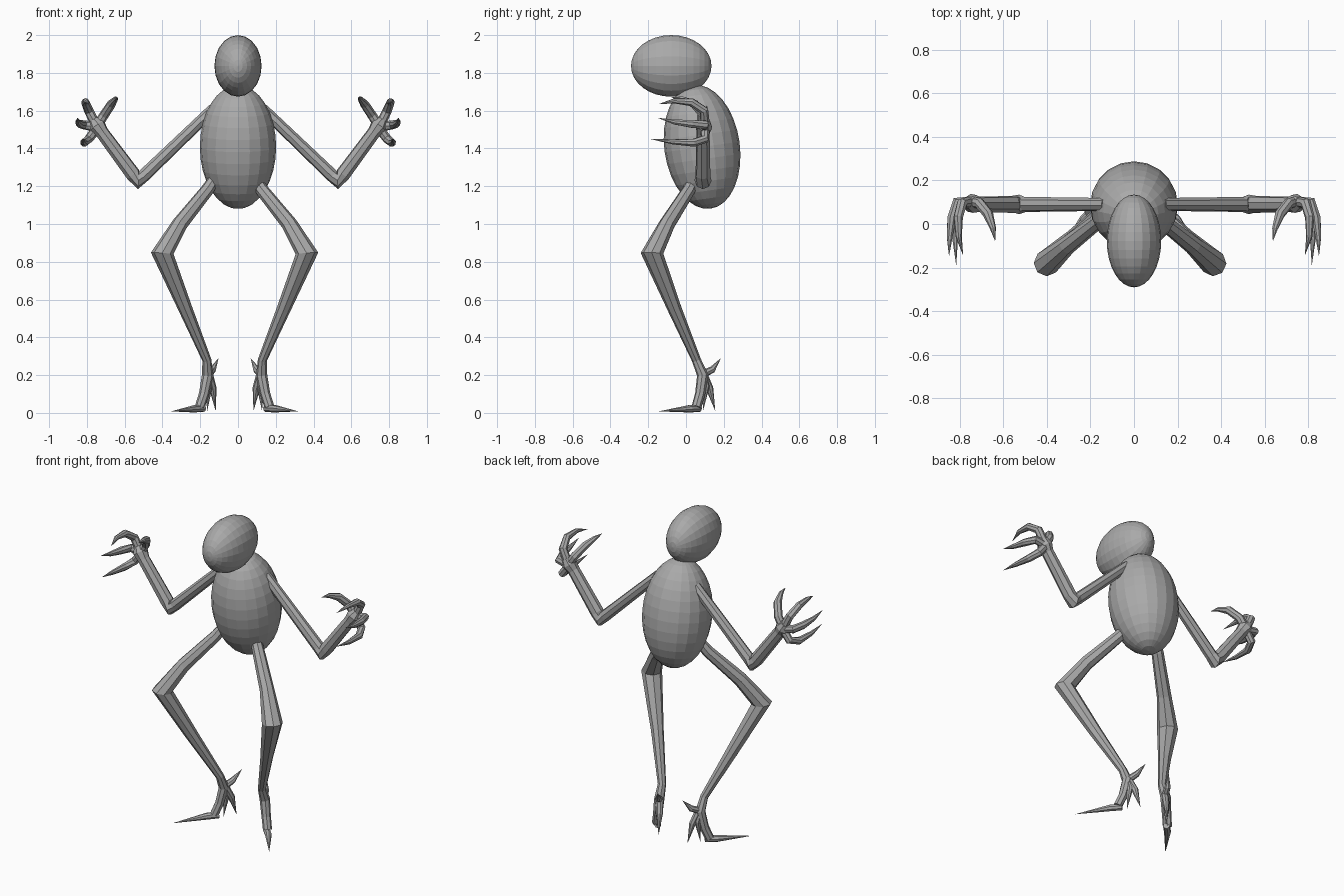
import bpy, bmesh, math
from mathutils import Vector, Matrix

grey = bpy.data.materials.new("plain grey")
grey.diffuse_color = (0.4, 0.4, 0.4, 1)


def finish(name, bm):
    bmesh.ops.recalc_face_normals(bm, faces=bm.faces)
    me = bpy.data.meshes.new(name)
    bm.to_mesh(me)
    bm.free()
    me.materials.append(grey)
    ob = bpy.data.objects.new(name, me)
    bpy.context.collection.objects.link(ob)


def ellipsoid(name, centre, radii, pitch, segs=20, rings=16):
    bm = bmesh.new()
    bmesh.ops.create_uvsphere(bm, u_segments=segs, v_segments=rings, radius=1)
    m = (Matrix.Translation(centre) @ Matrix.Rotation(math.radians(pitch), 4, 'X')
         @ Matrix.Diagonal((*radii, 1)))
    bmesh.ops.transform(bm, matrix=m, verts=bm.verts)
    finish(name, bm)


def tube(bm, path, sides=8):
    """Faceted limb through (x, y, z, radius) points; radius 0 makes a tip."""
    pts = [Vector(p[:3]) for p in path]
    dirs = [(b - a).normalized() for a, b in zip(pts, pts[1:])]
    ref, rings = None, []
    for i, p in enumerate(pts):
        t = (dirs[max(i - 1, 0)] + dirs[min(i, len(dirs) - 1)]).normalized()
        if ref is None:
            ref = t.orthogonal()
        ref = (ref - t * ref.dot(t)).normalized()
        side = t.cross(ref)
        r = path[i][3]
        if r == 0:
            rings.append([bm.verts.new(p)] * sides)
            continue
        rings.append([bm.verts.new(p + r * (ref * math.cos(a) + side * math.sin(a)))
                      for a in (2 * math.pi * k / sides for k in range(sides))])
    for a, b in zip(rings, rings[1:]):
        for k in range(sides):
            n = (k + 1) % sides
            if b[k] is b[n]:
                bm.faces.new((a[k], a[n], b[k]))
            else:
                bm.faces.new((a[k], a[n], b[n], b[k]))
    for ring in (rings[0], rings[-1]):
        if ring[0] is not ring[1]:
            bm.faces.new(ring)


def limb(name, paths, sign, shift=0):
    bm = bmesh.new()
    for path in paths:
        tube(bm, [(sign * x + shift, y, z, r) for x, y, z, r in path])
    finish(name, bm)


# Egg-shaped head (poles front and back) and leaning body
ellipsoid("head", (0, -0.078, 1.837), (0.125, 0.163, 0.213), 90)
ellipsoid("body", (0, 0.085, 1.408), (0.202, 0.2, 0.33), 8)

# Arm, palm and four curved claws
arm = [(0.13, 0.09, 1.61, 0.03), (0.5, 0.09, 1.255, 0.035), (0.527, 0.09, 1.23, 0.045),
       (0.555, 0.09, 1.262, 0.04), (0.72, 0.09, 1.485, 0.036),
       (0.745, 0.095, 1.52, 0.045), (0.765, 0.1, 1.55, 0.028)]
fingers = [
    [(0.745, 0.1, 1.52, 0.026), (0.71, 0.095, 1.575, 0.025), (0.67, 0.045, 1.635, 0.024),
     (0.648, -0.02, 1.662, 0.014), (0.638, -0.08, 1.672, 0)],
    [(0.755, 0.1, 1.53, 0.026), (0.79, 0.095, 1.6, 0.025), (0.808, 0.03, 1.645, 0.022),
     (0.805, -0.06, 1.652, 0.014), (0.785, -0.145, 1.635, 0)],
    [(0.755, 0.1, 1.515, 0.026), (0.815, 0.1, 1.525, 0.024), (0.837, 0.03, 1.53, 0.022),
     (0.847, -0.06, 1.54, 0.014), (0.85, -0.15, 1.562, 0)],
    [(0.745, 0.1, 1.51, 0.026), (0.79, 0.1, 1.45, 0.024), (0.815, 0.04, 1.43, 0.022),
     (0.822, -0.07, 1.435, 0.014), (0.817, -0.19, 1.45, 0)],
]

# Leg with long front toe, two hanging rear claws and one raised spur
leg = [(0.1, 0.045, 1.25, 0.03), (0.145, 0.015, 1.18, 0.035), (0.29, -0.1, 1.0, 0.042),
       (0.383, -0.18, 0.845, 0.06), (0.26, -0.06, 0.55, 0.037), (0.147, 0.055, 0.28, 0.024),
       (0.143, 0.088, 0.2, 0.03), (0.162, 0.075, 0.1, 0.027), (0.185, 0.055, 0.03, 0.026)]
toes = [
    [(0.165, 0.07, 0.025, 0.02), (0.215, 0.02, 0.022, 0.02), (0.337, -0.145, 0.008, 0)],
    [(0.143, 0.085, 0.22, 0.022), (0.137, 0.105, 0.14, 0.02), (0.145, 0.09, 0.01, 0)],
    [(0.14, 0.085, 0.22, 0.022), (0.115, 0.125, 0.13, 0.02), (0.1, 0.155, 0.01, 0)],
    [(0.143, 0.08, 0.2, 0.022), (0.115, 0.14, 0.23, 0.018), (0.085, 0.185, 0.29, 0)],
]

for side, s in (("left", 1), ("right", -1)):
    limb(side + "_arm", [arm], s)
    limb(side + "_fingers", fingers, s)
    limb(side + "_leg", [leg], s, -0.018)
    limb(side + "_toes", toes, s, -0.018)
